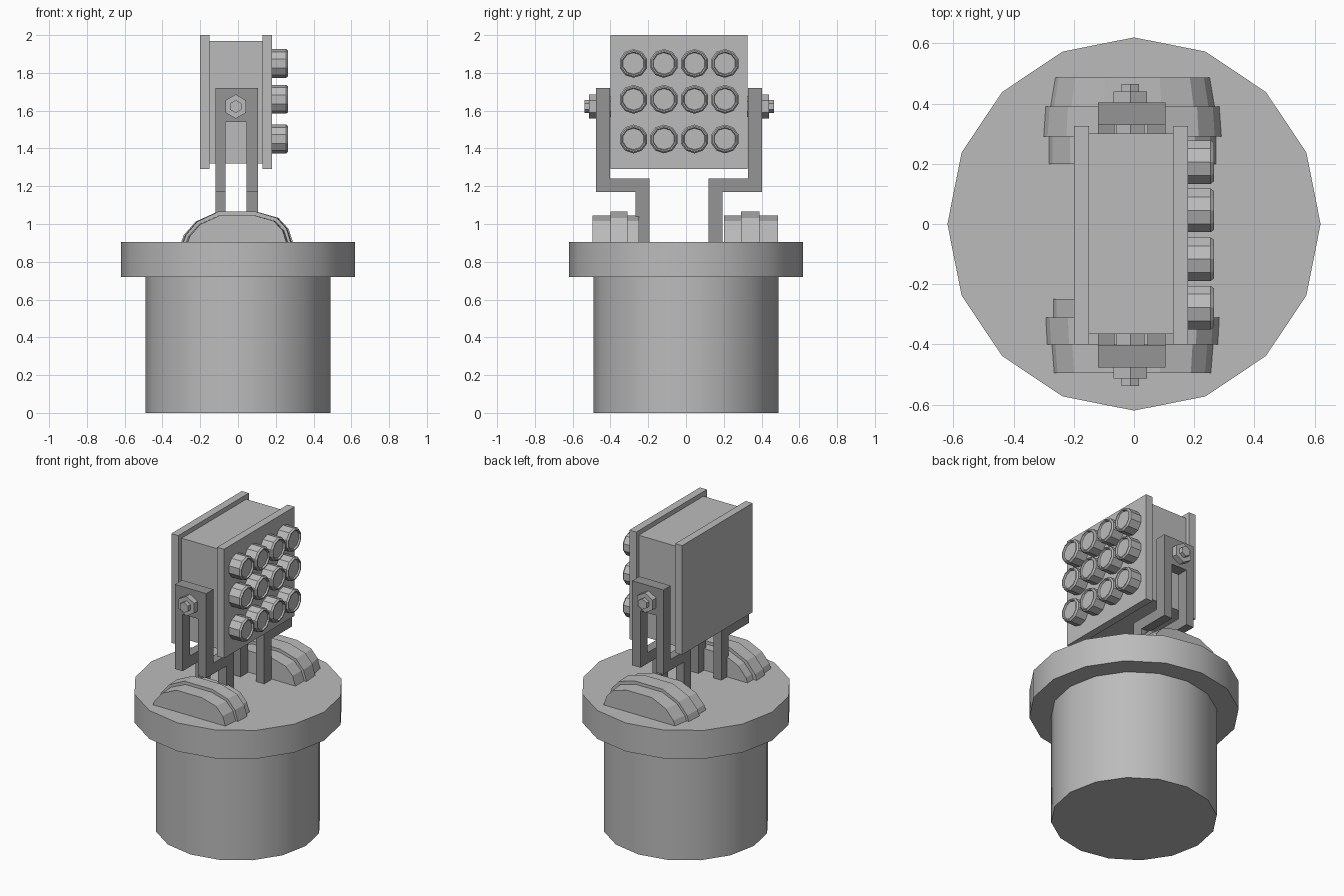
import bpy, bmesh, math
from mathutils import Matrix, Vector

if "Cube" in bpy.data.objects:
    bpy.data.objects.remove(bpy.data.objects["Cube"])


def material(name, v):
    m = bpy.data.materials.new(name)
    m.diffuse_color = (v, v, v, 1)
    m.use_nodes = True
    m.node_tree.nodes["Principled BSDF"].inputs["Base Color"].default_value = m.diffuse_color
    return m


GREY = material("light grey", 0.50)
DARK = material("dark grey", 0.30)


def finish(name, bm, mat, smooth=False):
    bmesh.ops.recalc_face_normals(bm, faces=bm.faces)
    me = bpy.data.meshes.new(name)
    bm.to_mesh(me)
    bm.free()
    ob = bpy.data.objects.new(name, me)
    bpy.context.collection.objects.link(ob)
    me.materials.append(mat)
    if smooth:
        bpy.ops.object.select_all(action='DESELECT')
        ob.select_set(True)
        bpy.context.view_layer.objects.active = ob
        bpy.ops.object.shade_smooth_by_angle(angle=math.radians(30))
    return ob


def add_box(bm, x, y, z):
    size = Vector((x[1] - x[0], y[1] - y[0], z[1] - z[0]))
    mid = Vector((sum(x) / 2, sum(y) / 2, sum(z) / 2))
    bmesh.ops.create_cube(bm, size=1, matrix=Matrix.Translation(mid) @ Matrix.Diagonal((*size, 1)))


def box(name, x, y, z, mat):
    bm = bmesh.new()
    add_box(bm, x, y, z)
    return finish(name, bm, mat)


def add_prism(bm, pts, direction):
    """Extrude a closed 3D outline along a vector."""
    f = bm.faces.new([bm.verts.new(p) for p in pts])
    r = bmesh.ops.extrude_face_region(bm, geom=[f])
    vs = [v for v in r["geom"] if isinstance(v, bmesh.types.BMVert)]
    bmesh.ops.translate(bm, verts=vs, vec=direction)
    # extrude_face_region may remove the source cap, restore it if needed
    bmesh.ops.holes_fill(bm, edges=[e for e in bm.edges if e.is_boundary])


def ring(n, r, start=0.0):
    return [(r * math.cos(start + math.tau * i / n), r * math.sin(start + math.tau * i / n)) for i in range(n)]


# Round pedestal and wide flange
for name, r, z0, z1 in (("pedestal", 0.49, 0, 0.73), ("flange", 0.62, 0.72, 0.905)):
    bm = bmesh.new()
    add_prism(bm, [(x, y, z0) for x, y in ring(16, r)], (0, 0, z1 - z0))
    finish(name, bm, GREY, True)

# Lamp housing with front and back plates
box("housing_body", (-0.155, 0.135), (-0.365, 0.30), (1.32, 1.97), GREY)
box("back_plate", (-0.20, -0.15), (-0.40, 0.325), (1.29, 2.0), GREY)
box("front_plate", (0.13, 0.18), (-0.40, 0.325), (1.29, 2.0), GREY)

# Twelve lamps: short ten-sided drums with a recessed lens
for row, z in enumerate((1.85, 1.66, 1.45)):
    for col, y in enumerate((-0.278, -0.117, 0.045, 0.206)):
        bm = bmesh.new()
        rings = []
        for x, r in ((0.175, 0.076), (0.255, 0.076), (0.265, 0.068), (0.265, 0.061), (0.255, 0.057)):
            rings.append([bm.verts.new((x, y + a, z + b)) for a, b in ring(10, r, math.pi / 10)])
        for lo, hi in zip(rings, rings[1:]):
            for i in range(10):
                j = (i + 1) % 10
                bm.faces.new((lo[i], lo[j], hi[j], hi[i]))
        bm.faces.new(rings[0])
        bm.faces.new(rings[-1])
        finish(f"lamp_{row}_{col}", bm, GREY)

# Forked stepped brackets with pivot bolts, mirrored about the housing centre
MID = -0.0365
outline = [(0.155, 0.90), (0.155, 1.17), (0.44, 1.17), (0.44, 1.72),
           (0.366, 1.72), (0.366, 1.24), (0.08 + 0.0, 1.24), (0.08, 0.90)]
outline = [(a + 0.076 if a < 0.2 else a, z) for a, z in outline]
for side, s in (("left", -1), ("right", 1)):
    bm = bmesh.new()
    for x0, x1 in ((-0.12, -0.065), (0.045, 0.105)):
        add_prism(bm, [(x0, MID + s * a, z) for a, z in outline], (x1 - x0, 0, 0))
    ys = sorted((MID + s * 0.366, MID + s * 0.44))
    add_box(bm, (-0.065, 0.045), ys, (1.54, 1.72))
    finish(side + "_bracket", bm, DARK)
    for part, r, a0, a1 in (("spacer", 0.055, 0.32, 0.37), ("nut", 0.064, 0.435, 0.477),
                            ("bolt_tip", 0.034, 0.47, 0.502)):
        bm = bmesh.new()
        add_prism(bm, [(-0.012 + x, MID + s * a0, 1.622 + z) for x, z in ring(6, r, math.pi / 2)],
                  (0, s * (a1 - a0), 0))
        finish(f"{side}_{part}", bm, GREY)

# Arched covers on the flange: a raised middle band between two lower bands
arch = [(-1, 0), (-0.95, 0.25), (-0.74, 0.68), (-0.35, 1), (0.35, 1), (0.74, 0.8), (0.92, 0.45), (1, 0)]


def arch_band(name, y0, y1, w0, w1, h, cx=-0.005):
    bm = bmesh.new()
    loops = [[bm.verts.new((cx + w * x, y, 0.90 + h * z)) for x, z in arch] for y, w in ((y0, w0), (y1, w1))]
    n = len(arch)
    for i in range(n):
        j = (i + 1) % n
        bm.faces.new((loops[0][i], loops[0][j], loops[1][j], loops[1][i]))
    for l in loops:
        bm.faces.new(l)
    finish(name, bm, GREY)


arch_band("front_cover_outer", -0.495, -0.395, 0.262, 0.27, 0.145)
arch_band("front_cover_middle", -0.40, -0.31, 0.285, 0.29, 0.165)
arch_band("front_cover_inner", -0.315, -0.25, 0.265, 0.265, 0.145)
arch_band("back_cover_inner", 0.20, 0.295, 0.28, 0.28, 0.145)
arch_band("back_cover_middle", 0.29, 0.39, 0.297, 0.29, 0.165)
arch_band("back_cover_outer", 0.385, 0.487, 0.275, 0.258, 0.145)
